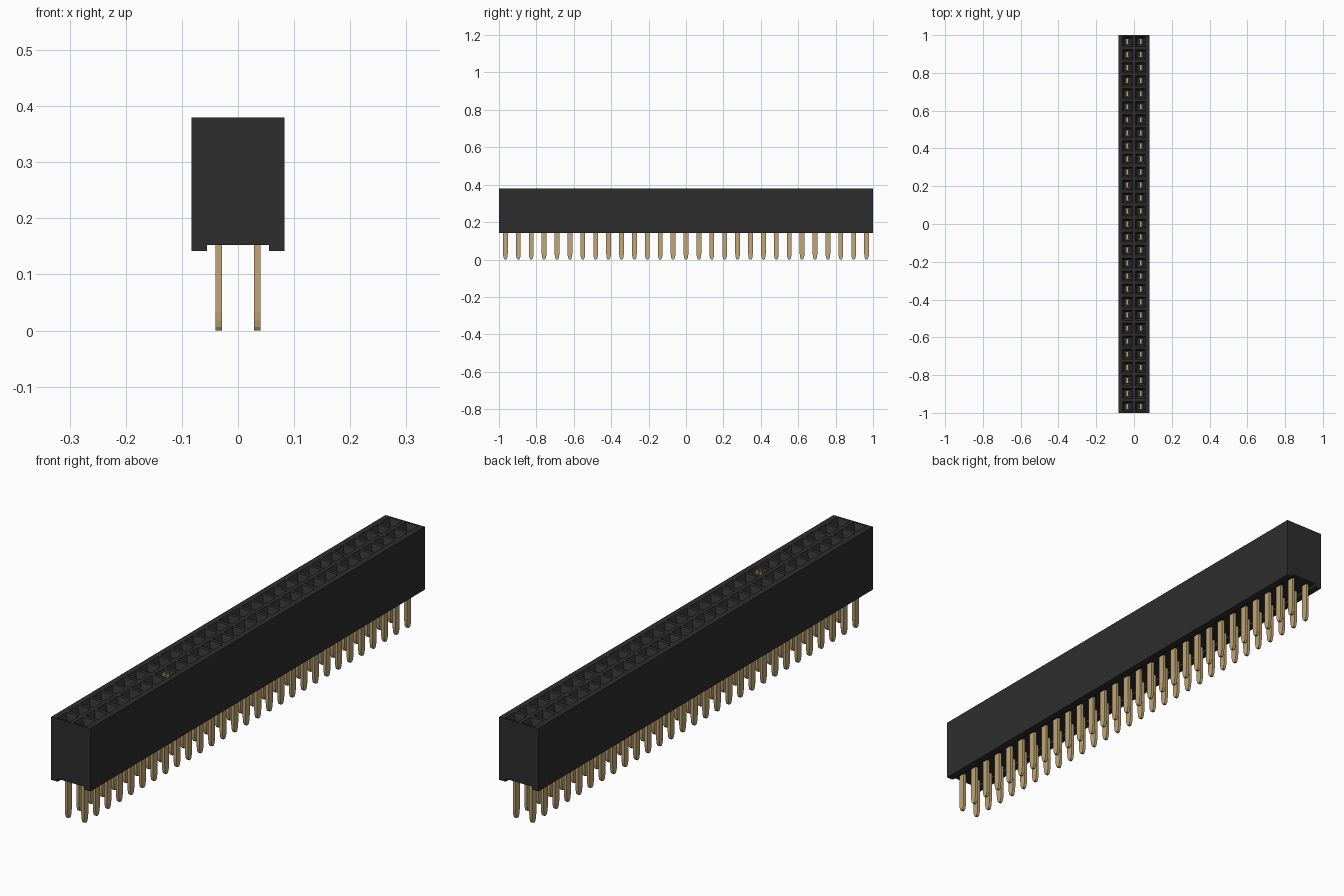
import bpy, bmesh

if "Cube" in bpy.data.objects:
    bpy.data.objects.remove(bpy.data.objects["Cube"])

ROWS = 29
PITCH = 2.0 / ROWS
COL_X = PITCH / 2            # column centre
HALF_W, TOP, BASE, CHANNEL = 0.0825, 0.38, 0.142, 0.153
FIRST_Y = -1 + PITCH / 2


def material(name, colour):
    m = bpy.data.materials.new(name)
    m.use_nodes = True
    m.diffuse_color = colour
    bsdf = m.node_tree.nodes["Principled BSDF"]
    bsdf.inputs["Base Color"].default_value = colour
    bsdf.inputs["Roughness"].default_value = 0.6
    return m


black = material("black plastic", (0.027, 0.027, 0.027, 1))
gold = material("gold metal", (0.54, 0.385, 0.18, 1))


def make_object(name, bm, mat):
    bmesh.ops.remove_doubles(bm, verts=bm.verts, dist=1e-5)
    bmesh.ops.recalc_face_normals(bm, faces=bm.faces)
    me = bpy.data.meshes.new(name)
    bm.to_mesh(me)
    bm.free()
    me.materials.append(mat)
    ob = bpy.data.objects.new(name, me)
    bpy.context.collection.objects.link(ob)
    return ob


def prism(bm, outline, a, b, place):
    """Closed prism of a 2D outline between a and b; place maps (u, v, w) to xyz."""
    ends = [[bm.verts.new(place(u, v, w)) for u, v in outline] for w in (a, b)]
    n = len(outline)
    for i in range(n):
        j = (i + 1) % n
        bm.faces.new((ends[0][i], ends[0][j], ends[1][j], ends[1][i]))
    bm.faces.new(ends[0])
    bm.faces.new(ends[1])


def repeat(ob):
    """Mirror to the second column, then repeat along the rows."""
    mir = ob.modifiers.new("columns", 'MIRROR')
    mir.use_mirror_merge = False
    arr = ob.modifiers.new("rows", 'ARRAY')
    arr.count = ROWS
    arr.use_relative_offset = False
    arr.use_constant_offset = True
    arr.constant_offset_displace = (0, PITCH, 0)


# Housing: channelled section run along y, with its top left for the socket cells
bm = bmesh.new()
right = [(PITCH, TOP), (HALF_W, TOP), (HALF_W, BASE), (0.055, BASE), (0.055, CHANNEL)]
section = right + [(-x, z) for x, z in reversed(right)]
prism(bm, section, -1, 1, lambda u, v, w: (u, w, v))
bm.faces.ensure_lookup_table()
open_top = [f for f in bm.faces if len(f.verts) == 4
            and all(abs(abs(v.co.x) - PITCH) < 1e-5 and v.co.z > 0.379 for v in f.verts)]
bmesh.ops.delete(bm, geom=open_top, context='FACES_ONLY')

# Each cell: flat rim, funnel, square shaft, floor
CELL = [(PITCH / 2, TOP), (0.027, TOP), (0.0165, 0.358), (0.0165, 0.19)]
for cx in (-COL_X, COL_X):
    for r in range(ROWS):
        cy = FIRST_Y + r * PITCH
        rings = [[bm.verts.new((cx + sx * h, cy + sy * h, z))
                  for sx, sy in ((-1, -1), (1, -1), (1, 1), (-1, 1))] for h, z in CELL]
        for lo, hi in zip(rings, rings[1:]):
            for i in range(4):
                j = (i + 1) % 4
                bm.faces.new((lo[i], lo[j], hi[j], hi[i]))
        bm.faces.new(rings[-1])
make_object("housing", bm, black)

# Solder pins: flat blades with a rounded tip
bm = bmesh.new()
half = [(0.0045, 0.0), (0.0085, 0.006), (0.0115, 0.018), (0.013, 0.034), (0.013, 0.195)]
outline = half + [(-y, z) for y, z in reversed(half)]
prism(bm, outline, COL_X - 0.0058, COL_X + 0.0058,
      lambda u, v, w: (w, FIRST_Y + u, v))
repeat(make_object("solder_pins", bm, gold))


# Spring contacts: two bowed blades facing each other in the shaft
def contact(name, cy, top):
    bm = bmesh.new()
    path = [(0.008, 0.18), (0.004, top - 0.03), (0.0065, top)]
    for s in (-1, 1):
        blade = path + [(x + 0.003, z) for x, z in reversed(path)]
        prism(bm, blade, cy - 0.011, cy + 0.011,
              lambda u, v, w: (COL_X + s * u, w, v))
    return make_object(name, bm, gold)


repeat(contact("spring_contacts", FIRST_Y, 0.335))

# One contact stands proud, level with the top of the housing
contact("raised_contact", FIRST_Y + 7 * PITCH, 0.379)
